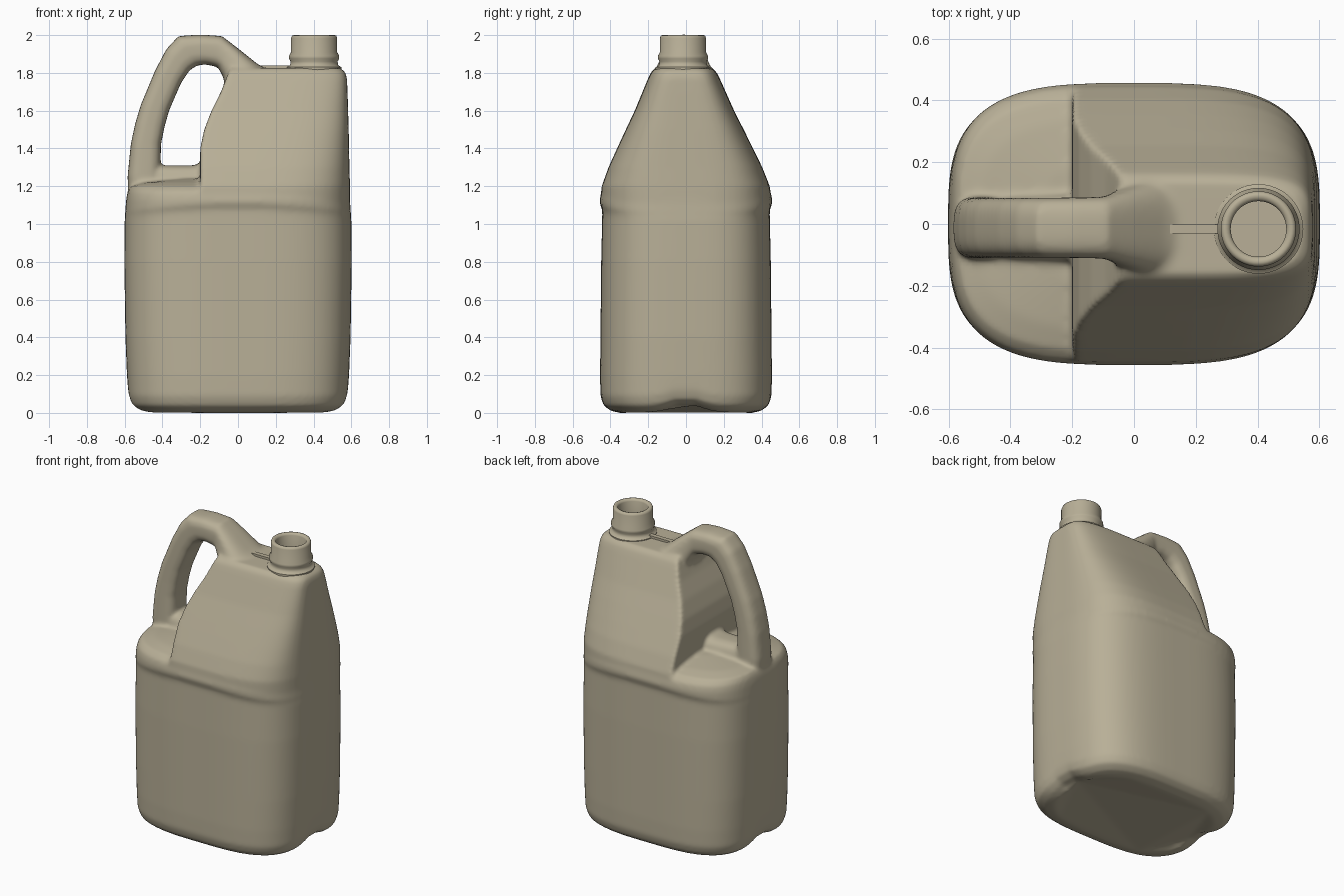
import bpy, bmesh, math
from mathutils import Vector

if "Cube" in bpy.data.objects:
    bpy.data.objects.remove(bpy.data.objects["Cube"])

mat = bpy.data.materials.new("tan_plastic")
mat.diffuse_color = (0.48, 0.43, 0.31, 1)
mat.use_nodes = True
mat.node_tree.nodes["Principled BSDF"].inputs["Base Color"].default_value = mat.diffuse_color
SHIFT = -0.012      # neck and handle sit slightly off centre


def interp(table, t):
    for (t0, v0), (t1, v1) in zip(table, table[1:]):
        if t <= t1:
            return v0 + (v1 - v0) * max(0, (t - t0) / (t1 - t0))
    return table[-1][1]


def oval(n, count):
    """Points of a unit superellipse."""
    pts = []
    for i in range(count):
        a = 2 * math.pi * (i + 0.5) / count
        c, s = math.cos(a), math.sin(a)
        pts.append((math.copysign(abs(c) ** (2 / n), c), math.copysign(abs(s) ** (2 / n), s)))
    return pts


def loft(bm, rings):
    """Skin closed rings of equal length and cap both ends."""
    rows = [[bm.verts.new(p) for p in r] for r in rings]
    n = len(rows[0])
    faces = []
    for a, b in zip(rows, rows[1:]):
        for i in range(n):
            j = (i + 1) % n
            faces.append(bm.faces.new((a[i], a[j], b[j], b[i])))
    faces.append(bm.faces.new(rows[0][::-1]))
    faces.append(bm.faces.new(rows[-1]))
    bmesh.ops.recalc_face_normals(bm, faces=faces)


def make_object(name, bm):
    me = bpy.data.meshes.new(name)
    bm.to_mesh(me)
    bm.free()
    me.materials.append(mat)
    ob = bpy.data.objects.new(name, me)
    bpy.context.collection.objects.link(ob)
    return ob


bm = bmesh.new()

# Lower tank with label recess and domed shoulder: z, half x, half y
lower = [(0, .48, .35), (.012, .53, .40), (.04, .567, .437), (.09, .582, .453), (.2, .588, .455),
         (.4, .596, .453), (.8, .602, .449), (1.04, .6, .443), (1.06, .598, .446), (1.085, .597, .457),
         (1.13, .592, .457), (1.17, .585, .447), (1.2, .57, .412), (1.22, .5, .34), (1.24, .3, .2)]
rings = []
for z, a, b in lower:
    ring = []
    for u, v in oval(3.3, 96):
        x, y, dz = a * u, b * v, 0
        if z < .1:                      # arched foot on the narrow sides
            dz = .045 * math.exp(-(y / .11) ** 2) * abs(u) ** 6
        elif 1 < z < 1.1:               # curved upper edge of the label recess
            dz = .045 * (1 - u * u) - .02
        ring.append((x, y, z + dz))
    rings.append(ring)
loft(bm, rings)

# Upper tank, tapering to the deck and trimmed on the handle side
upper = [(1.11, .594, .455), (1.2, .593, .445), (1.3, .59, .407), (1.4, .588, .36), (1.5, .586, .312),
         (1.6, .583, .263), (1.7, .58, .22), (1.77, .577, .19), (1.805, .568, .173), (1.825, .54, .15)]
trim = [(1.1, -.2), (1.42, -.2), (1.55, -.165), (1.71, -.085), (1.83, -.04)]
rings = []
for z, a, b in upper:
    t = (z - 1.11) / .71
    rings.append([(max(a * u, interp(trim, z)), b * v + SHIFT * t, z)
                  for u, v in oval(3.3 + 1.5 * t, 96)])
loft(bm, rings)


def strap(stations):
    """Tube spanned between outer and inner side-view points, with half width."""
    rings = []
    for ox, oz, ix, iz, w in stations:
        o, i = Vector((ox, SHIFT, oz)), Vector((ix, SHIFT, iz))
        mid, half = (o + i) / 2, (o - i) / 2
        rings.append([mid + half * u + Vector((0, w * v, 0)) for u, v in oval(3.2, 32)])
    loft(bm, rings)


# Handle, from the shoulder up and over into the deck
strap([(-.575, 1.08, -.39, 1.08, .1), (-.585, 1.25, -.41, 1.29, .1), (-.568, 1.42, -.408, 1.42, .098),
       (-.545, 1.53, -.39, 1.51, .097), (-.515, 1.63, -.365, 1.6, .097), (-.44, 1.81, -.3, 1.75, .097),
       (-.38, 1.925, -.255, 1.815, .097), (-.315, 1.995, -.215, 1.84, .097), (-.2, 2.003, -.17, 1.845, .098),
       (-.085, 1.995, -.105, 1.83, .1), (.0, 1.93, -.075, 1.77, .125), (.1, 1.85, -.06, 1.65, .16),
       (.2, 1.79, 0, 1.5, .16)])
# Raised sill under the handle opening
strap([(-.5, 1.3, -.5, 1.08, .09), (-.4, 1.31, -.4, 1.08, .1), (-.25, 1.31, -.25, 1.08, .11),
       (-.1, 1.33, -.1, 1.08, .12)])

# Fuse the parts into one soft moulded shell
body = make_object("jug_body", bm)
m = body.modifiers.new("fuse", 'REMESH')
m.mode = 'VOXEL'
m.voxel_size = 0.012
m.use_smooth_shade = True
m = body.modifiers.new("soften", 'SMOOTH')
m.factor = 0.5
m.iterations = 8

# Neck: turned profile with a hollow mouth
profile = [(.145, 1.80), (.145, 1.83), (.128, 1.84), (.124, 1.86), (.133, 1.875), (.133, 1.89), (.122, 1.91),
           (.122, 1.985), (.117, 1.997), (.108, 2.0), (.096, 1.997), (.09, 1.985), (.09, 1.84)]
bm = bmesh.new()
loft(bm, [[(.403 + r * math.cos(k * math.pi / 24), -.016 + r * math.sin(k * math.pi / 24), z)
           for k in range(48)] for r, z in profile])
neck = make_object("neck", bm)

# Moulding seam rib between handle and neck
bm = bmesh.new()
bmesh.ops.create_cube(bm, size=1)
for v in bm.verts:
    v.co = (.19 + v.co.x * .2, -.016 + v.co.y * .03, 1.815 + v.co.z * .05)
rib = make_object("seam_rib", bm)

for ob in (neck, rib):
    bpy.ops.object.select_all(action='DESELECT')
    ob.select_set(True)
    bpy.context.view_layer.objects.active = ob
    bpy.ops.object.shade_smooth_by_angle(angle=math.radians(50))
